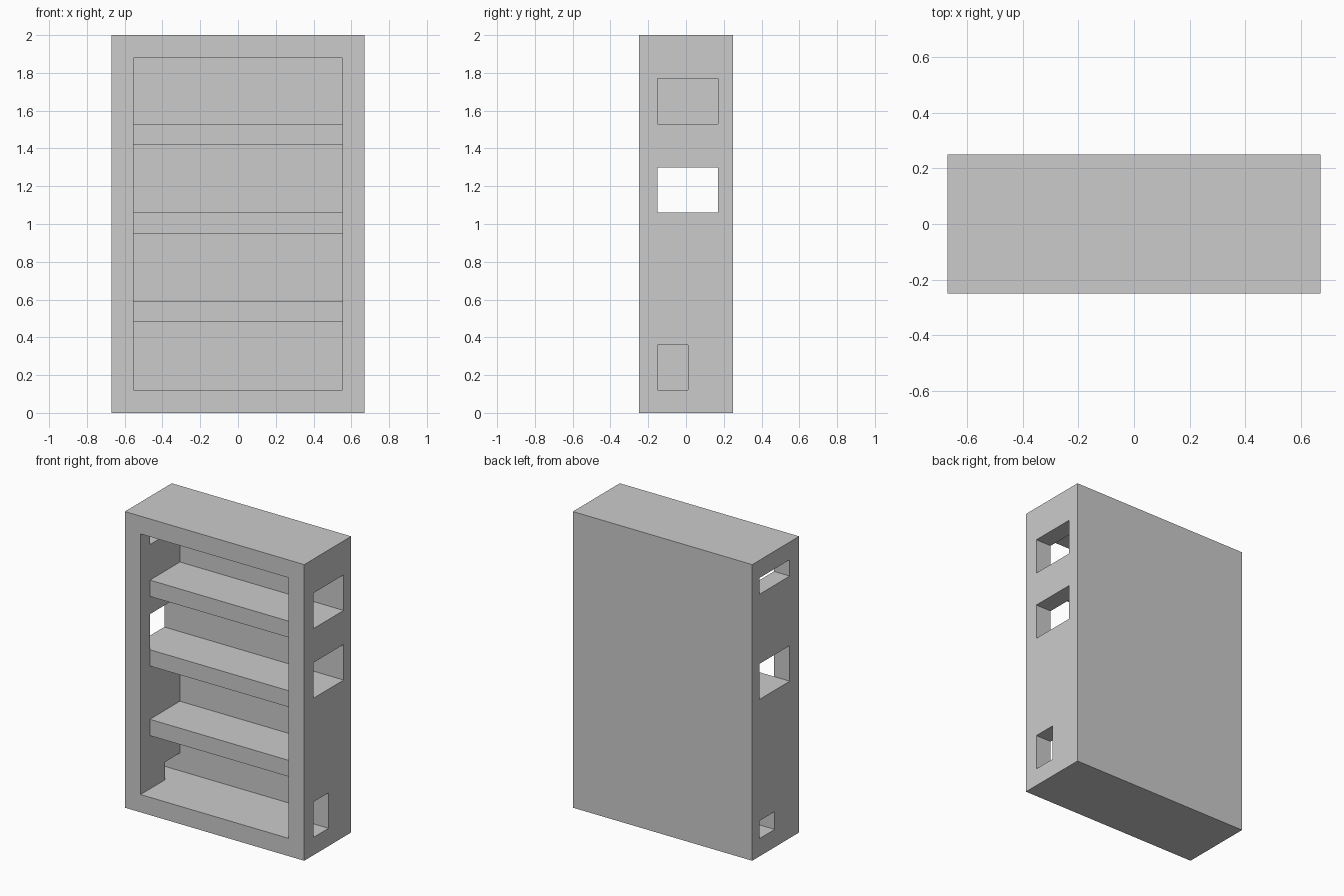
import bpy

if "Cube" in bpy.data.objects:
    bpy.data.objects.remove(bpy.data.objects["Cube"])

W, D, H = 0.67, 0.25, 2.0      # half width, half depth, height
IN = 0.553                     # inner half width
FRONT, BACK = -0.15, 0.17      # shelf front edge, inner back face
SHELVES = [(0.48, 0.59), (0.95, 1.06), (1.42, 1.53)]
FLOOR, CEIL = 0.12, 1.88


def box(name, x, y, z):
    """Axis-aligned box from (min, max) ranges."""
    bpy.ops.mesh.primitive_cube_add(size=1)
    ob = bpy.context.object
    ob.name = name
    for v in ob.data.vertices:
        v.co = [r[0] if c < 0 else r[1] for c, r in zip(v.co, (x, y, z))]
    return ob


def cut(target, x, y, z):
    """Carve a box out of the target and discard the cutter."""
    cutter = box("cutter", x, y, z)
    cutter.hide_render = True
    mod = target.modifiers.new("cut", 'BOOLEAN')
    mod.operation, mod.solver, mod.object = 'DIFFERENCE', 'EXACT', cutter
    bpy.context.view_layer.objects.active = target
    bpy.ops.object.modifier_apply(modifier=mod.name)
    bpy.data.objects.remove(cutter)


bookcase = box("bookcase", (-W, W), (-D, D), (0, H))

# front recess ahead of the shelves
cut(bookcase, (-IN, IN), (-D - 0.1, FRONT), (FLOOR, CEIL))

# four compartments, leaving the shelves between them
bottoms = [FLOOR] + [s[1] for s in SHELVES]
tops = [s[0] for s in SHELVES] + [CEIL]
for z in zip(bottoms, tops):
    cut(bookcase, (-IN, IN), (FRONT - 0.05, BACK), z)

# side wall openings: right pair, left pair, then the level open on both sides
RIGHT, LEFT = (IN - 0.1, W + 0.1), (-W - 0.1, -IN + 0.1)
for x, y, z in [
    (RIGHT, (FRONT, BACK), (1.53, 1.77)),
    (RIGHT, (FRONT, 0.01), (0.12, 0.36)),
    (LEFT, (FRONT, BACK), (1.77, 1.88)),
    (LEFT, (0.01, BACK), (0.12, 0.24)),
    (RIGHT, (FRONT, BACK), (1.06, 1.30)),
    (LEFT, (FRONT, BACK), (1.06, 1.30)),
]:
    cut(bookcase, x, y, z)
